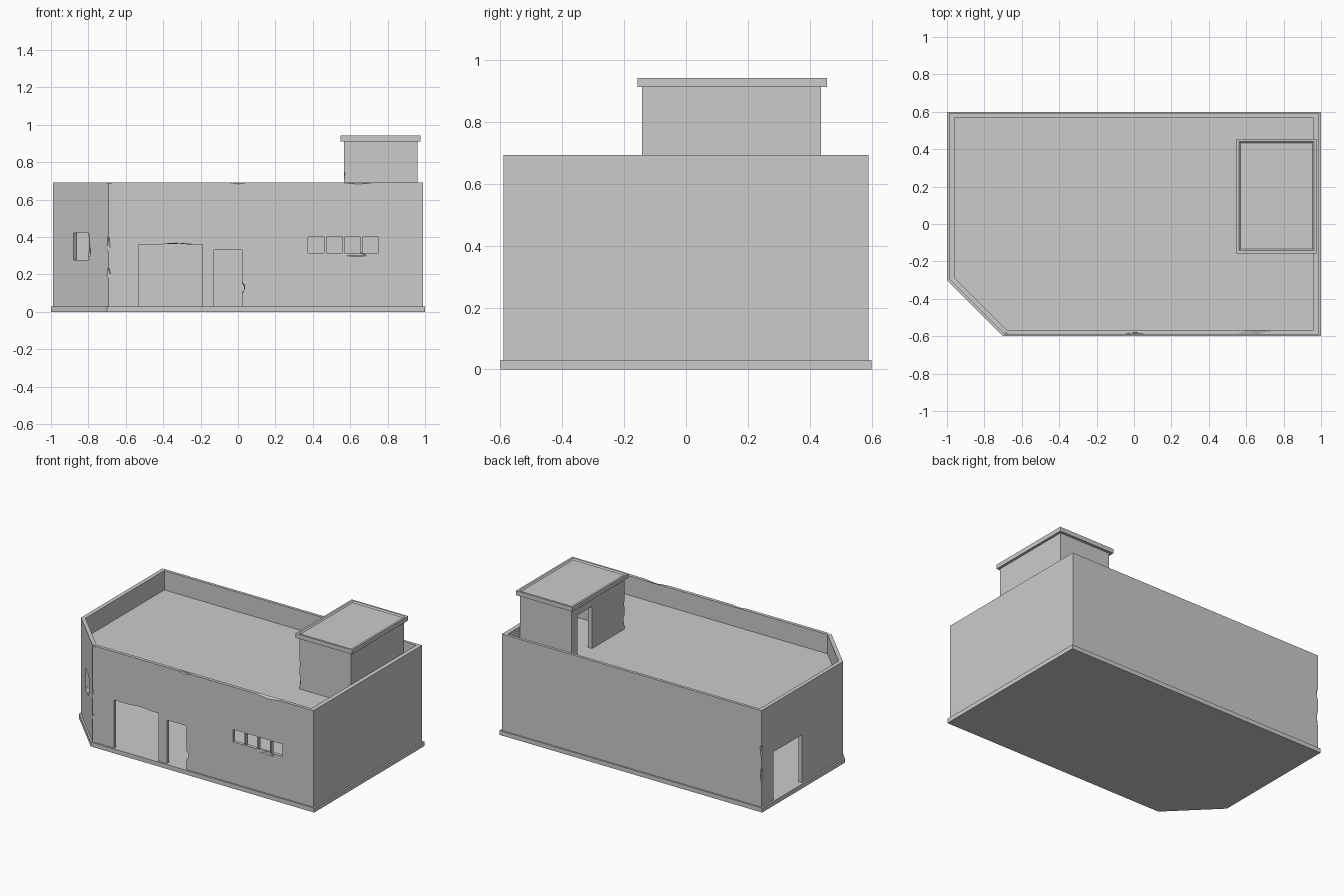
import bpy, bmesh, math, random
from mathutils import Matrix, Vector

if "Cube" in bpy.data.objects:
    bpy.data.objects.remove(bpy.data.objects["Cube"])

random.seed(4)


def finish(bm, name):
    bmesh.ops.recalc_face_normals(bm, faces=bm.faces[:])
    me = bpy.data.meshes.new(name)
    bm.to_mesh(me)
    bm.free()
    ob = bpy.data.objects.new(name, me)
    bpy.context.collection.objects.link(ob)
    return ob


def prism(name, outline, z0, z1):
    bm = bmesh.new()
    face = bm.faces.new([bm.verts.new((x, y, z0)) for x, y in outline])
    ext = bmesh.ops.extrude_face_region(bm, geom=[face], use_keep_orig=True)
    bmesh.ops.translate(bm, vec=(0, 0, z1 - z0),
                        verts=[g for g in ext["geom"] if isinstance(g, bmesh.types.BMVert)])
    return finish(bm, name)


def wall_ring(name, outer, inner, z0, z1):
    bm = bmesh.new()
    loops = [[bm.verts.new((x, y, z)) for x, y in o]
             for o, z in ((outer, z0), (outer, z1), (inner, z1), (inner, z0))]
    n = len(outer)
    for k in range(4):
        a, b = loops[k], loops[(k + 1) % 4]
        for i in range(n):
            j = (i + 1) % n
            bm.faces.new((a[i], a[j], b[j], b[i]))
    return finish(bm, name)


def rect(x0, x1, y0, y1):
    return [(x0, y0), (x1, y0), (x1, y1), (x0, y1)]


def cut(ob, cutter):
    mod = ob.modifiers.new("cut", "BOOLEAN")
    mod.operation, mod.solver, mod.object = "DIFFERENCE", "EXACT", cutter
    deps = bpy.context.evaluated_depsgraph_get()
    me = bpy.data.meshes.new_from_object(ob.evaluated_get(deps))
    ob.modifiers.clear()
    ob.data = me
    bpy.data.objects.remove(cutter)


def opening(ob, centre, size, turn=0.0):
    bm = bmesh.new()
    m = (Matrix.Translation(centre) @ Matrix.Rotation(turn, 4, "Z")
         @ Matrix.Diagonal((*size, 1)))
    bmesh.ops.create_cube(bm, size=1, matrix=m)
    cut(ob, finish(bm, "opening_cutter"))


def chip(ob, centre, radii):
    bm = bmesh.new()
    bmesh.ops.create_icosphere(bm, subdivisions=1, radius=1)
    for v in bm.verts:
        v.co = Vector(centre) + Vector([c * r * random.uniform(0.85, 1.15)
                                        for c, r in zip(v.co, radii)])
    cut(ob, finish(bm, "chip_cutter"))


# Footprints: rectangle with the front left corner cut off
base = [(-0.70, -0.60), (1.0, -0.60), (1.0, 0.60), (-1.0, 0.60), (-1.0, -0.30)]
outer = [(-0.693, -0.59), (0.988, -0.59), (0.988, 0.59), (-0.988, 0.59), (-0.988, -0.295)]
inner = [(-0.68, -0.567), (0.957, -0.567), (0.957, 0.57), (-0.96, 0.57), (-0.96, -0.287)]

prism("plinth", base, 0, 0.03)
walls = wall_ring("walls", outer, inner, 0.03, 0.693)
prism("roof_slab", inner, 0.53, 0.56)

# Front doorways, left doorway
opening(walls, (-0.36, -0.58, 0.19), (0.34, 0.12, 0.34))
opening(walls, (-0.053, -0.58, 0.18), (0.15, 0.12, 0.30))
opening(walls, (-0.975, 0.305, 0.19), (0.12, 0.31, 0.34))

# Row of four front windows, and the window in the angled corner
for i in range(4):
    opening(walls, (0.418 + 0.097 * i, -0.58, 0.358), (0.086, 0.12, 0.085))
opening(walls, (-0.84, -0.443, 0.35), (0.113, 0.14, 0.145), -math.pi / 4)

# Worn edges on the walls
for centre, radii in [
    ((0.0, -0.593, 0.695), (0.06, 0.016, 0.012)),
    ((0.64, -0.592, 0.699), (0.12, 0.035, 0.015)),
    ((-0.69, -0.592, 0.695), (0.03, 0.014, 0.012)),
    ((-0.695, -0.594, 0.36), (0.012, 0.012, 0.06)),
    ((-0.695, -0.594, 0.21), (0.014, 0.012, 0.04)),
    ((-0.99, 0.592, 0.42), (0.014, 0.014, 0.05)),
    ((-0.99, 0.592, 0.25), (0.014, 0.014, 0.06)),
    ((-0.33, -0.59, 0.359), (0.10, 0.05, 0.008)),
    ((0.02, -0.59, 0.13), (0.017, 0.05, 0.03)),
    ((0.63, -0.593, 0.308), (0.07, 0.014, 0.016)),
    ((-0.80, -0.49, 0.35), (0.014, 0.014, 0.09)),
]:
    chip(walls, centre, radii)

# Rooftop stair house with a doorway facing left
house = wall_ring("stair_house_walls", rect(0.567, 0.959, -0.143, 0.437),
                  rect(0.597, 0.929, -0.113, 0.407), 0.56, 0.915)
opening(house, (0.58, 0.29, 0.69), (0.12, 0.16, 0.32))
chip(house, (0.563, -0.146, 0.62), (0.016, 0.016, 0.05))
chip(house, (0.563, -0.146, 0.73), (0.012, 0.012, 0.03))

# Stair house cap with a shallow tray on top, sloped at front and back
cap = prism("stair_house_cap", rect(0.547, 0.976, -0.157, 0.455), 0.912, 0.942)
bm = bmesh.new()
bm.from_mesh(cap.data)
top = max(bm.faces, key=lambda f: f.calc_center_median().z)
bmesh.ops.inset_region(bm, faces=[top], thickness=0.02)
bmesh.ops.inset_region(bm, faces=[top], thickness=0.012, depth=-0.008)
bm.to_mesh(cap.data)
bm.free()
